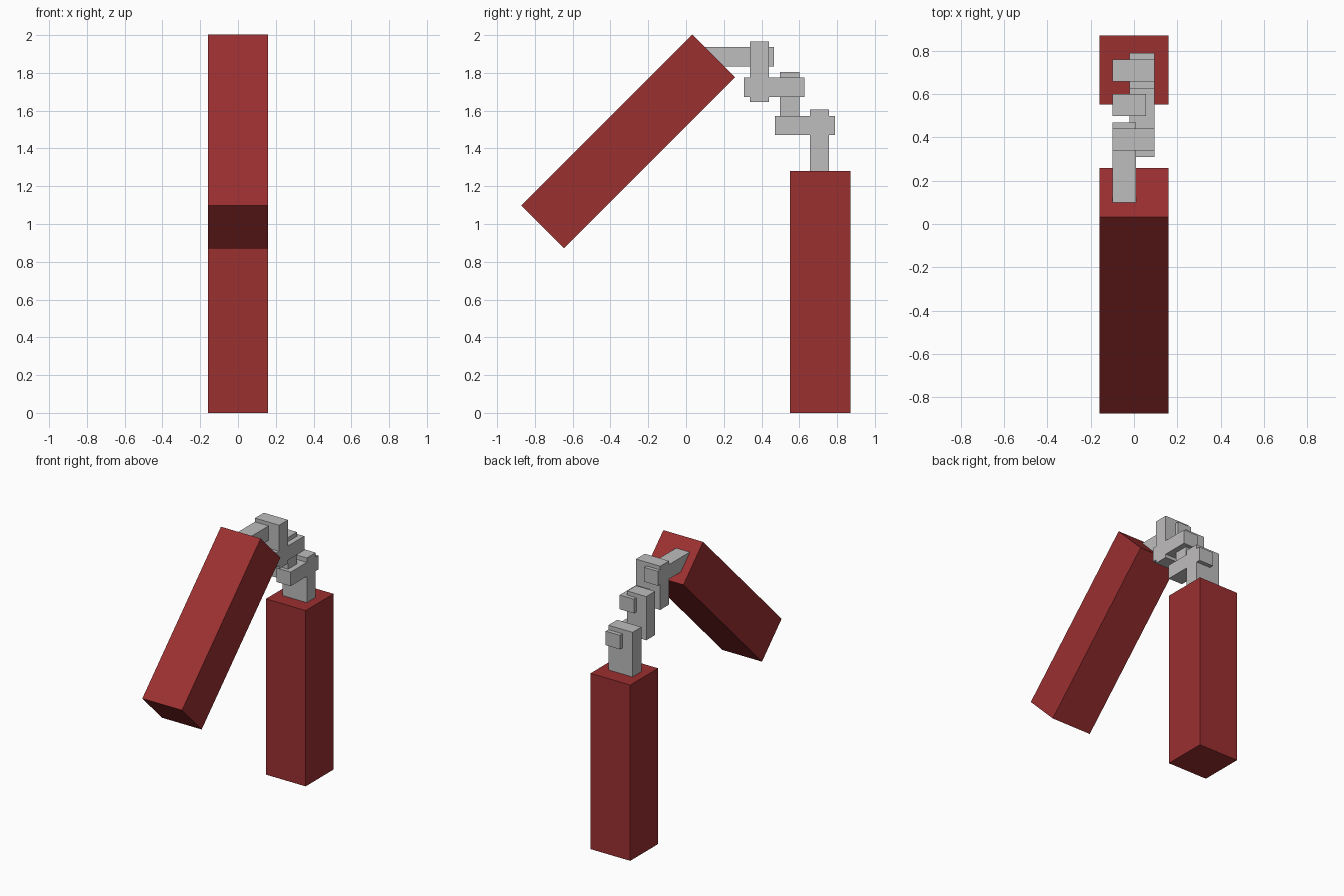
import bpy, math

if "Cube" in bpy.data.objects:
    bpy.data.objects.remove(bpy.data.objects["Cube"])


def material(name, color):
    m = bpy.data.materials.new(name)
    m.diffuse_color = (*color, 1)
    m.use_nodes = True
    m.node_tree.nodes["Principled BSDF"].inputs["Base Color"].default_value = m.diffuse_color
    return m


red = material("dark_red", (0.33, 0.029, 0.03))
grey = material("light_grey", (0.52, 0.51, 0.51))


def box(name, x, y, z, mat, tilt=0):
    """Box from (min, max) ranges, tilted about x around its centre."""
    ranges = (x, y, z)
    bpy.ops.mesh.primitive_cube_add(
        size=1, location=[(a + b) / 2 for a, b in ranges],
        rotation=(tilt, 0, 0))
    ob = bpy.context.object
    ob.name = name
    ob.scale = [b - a for a, b in ranges]
    ob.data.materials.append(mat)
    return ob


# Two square handles, one upright and one leaning at 45 degrees
W, L = 0.16, 1.28
box("upright_handle", (-W, W), (0.55, 0.87), (0, L), red)
cy, cz = -0.307, 1.437
box("leaning_handle", (-W, W), (cy - W, cy + W), (cz - L / 2, cz + L / 2),
    red, math.radians(-45))

# Chain of crossing bars: horizontal and vertical links alternate
box("chain_bar_1", (-0.10, 0.01), (0.10, 0.467), (1.833, 1.938), grey)
box("chain_post_1", (-0.10, 0.095), (0.338, 0.44), (1.647, 1.965), grey)
box("chain_bar_2", (-0.02, 0.095), (0.308, 0.628), (1.672, 1.775), grey)
box("chain_post_2", (-0.10, 0.055), (0.498, 0.60), (1.487, 1.805), grey)
box("chain_bar_3", (-0.02, 0.095), (0.47, 0.788), (1.471, 1.573), grey)
box("chain_post_3", (-0.10, 0.095), (0.656, 0.758), (1.27, 1.605), grey)
